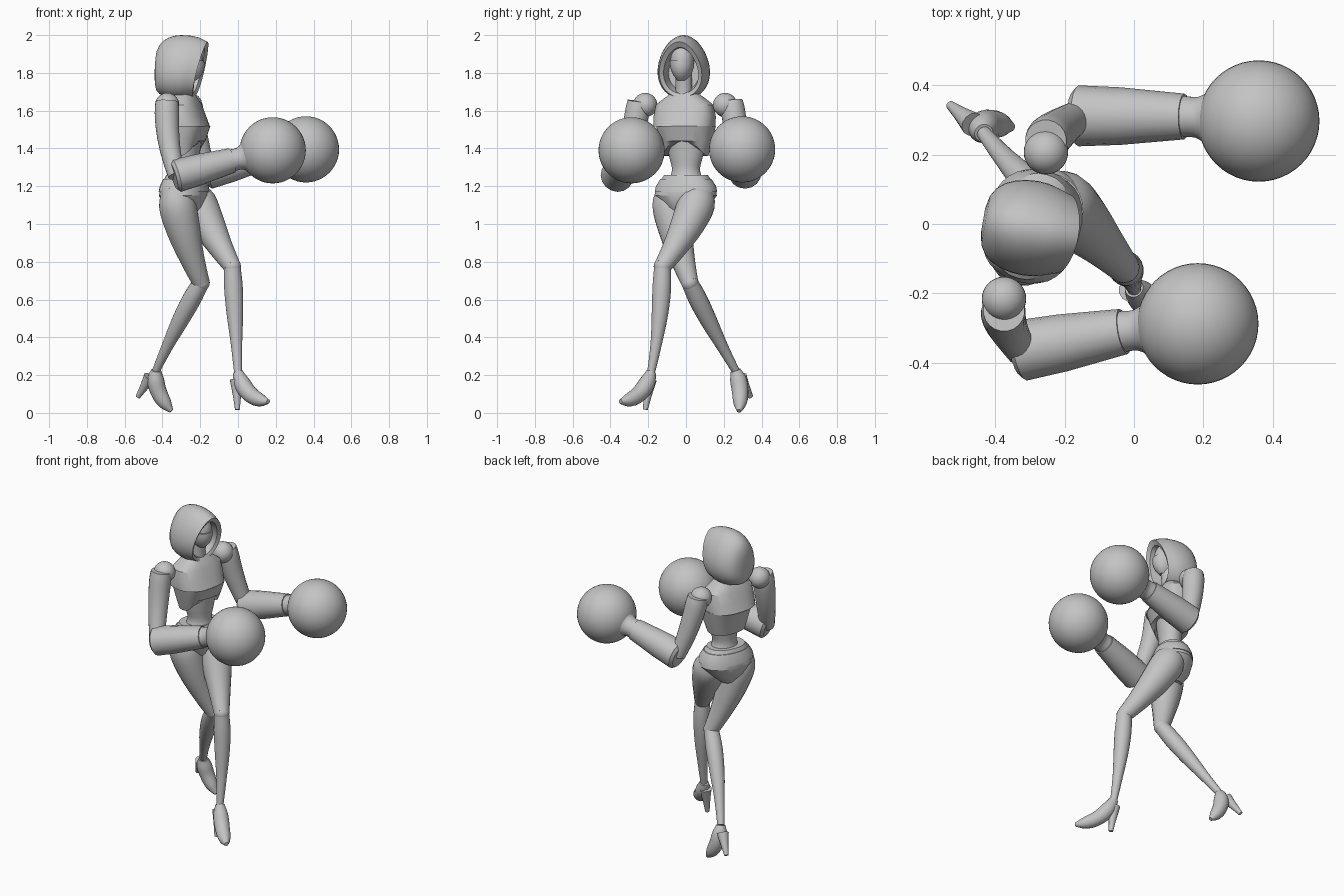
import bpy
import bmesh
from math import sin, cos, pi, radians, copysign
from mathutils import Vector, Matrix

cube = bpy.data.objects.get("Cube")
if cube:
    bpy.data.objects.remove(cube)

grey = bpy.data.materials.new("plain grey")
grey.use_nodes = True
SHADE = (0.55, 0.55, 0.55, 1)
grey.diffuse_color = SHADE
grey.node_tree.nodes["Principled BSDF"].inputs["Base Color"].default_value = SHADE


def finish(name, bm, sharp):
    bmesh.ops.recalc_face_normals(bm, faces=bm.faces)
    mesh = bpy.data.meshes.new(name)
    bm.to_mesh(mesh)
    bm.free()
    mesh.materials.append(grey)
    mesh.shade_smooth()
    mesh.set_sharp_from_angle(angle=radians(sharp))
    bpy.context.collection.objects.link(bpy.data.objects.new(name, mesh))


def loft(name, rings, sharp):
    """Skin a list of closed point rings and cap both ends."""
    bm = bmesh.new()
    loops = [[bm.verts.new(point) for point in ring] for ring in rings]
    count = len(loops[0])
    for lower, upper in zip(loops, loops[1:]):
        for i in range(count):
            j = (i + 1) % count
            bm.faces.new((lower[i], lower[j], upper[j], upper[i]))
    bm.faces.new(loops[0])
    bm.faces.new(loops[-1])
    finish(name, bm, sharp)


def smooth_rows(rows, steps):
    """Catmull-Rom interpolation between rows of numbers."""
    rows = [Vector(row) for row in rows]
    padded = [rows[0] * 2 - rows[1]] + rows + [rows[-1] * 2 - rows[-2]]
    out = []
    for p, a, b, q in zip(padded, padded[1:], padded[2:], padded[3:]):
        for k in range(steps):
            t = k / steps
            out.append(a + (b - p) * (t / 2) + (p * 2 - a * 5 + b * 4 - q) * (t * t / 2)
                       + (a * 3 - p - b * 3 + q) * (t ** 3 / 2))
    return out + [rows[-1]]


def limb(name, start, end, profile, bow=(0, 0, 0), steps=3, sides=20):
    """Round tube from start to end, bowed midway; profile holds position and radius."""
    start, end, bow = Vector(start), Vector(end), Vector(bow)
    rows = smooth_rows(profile, steps)
    path = [start.lerp(end, t) + bow * (4 * t * (1 - t)) for t, radius in rows]
    last = len(path) - 1
    rings, side, old = [], None, None
    for i, (point, (t, radius)) in enumerate(zip(path, rows)):
        ahead = (path[min(i + 1, last)] - path[max(i - 1, 0)]).normalized()
        if side is None:
            side = ahead.orthogonal().normalized()
        else:
            side = old.rotation_difference(ahead) @ side
        old, up = ahead, ahead.cross(side)
        angles = [2 * pi * k / sides for k in range(sides)]
        rings.append([point + radius * (side * cos(a) + up * sin(a)) for a in angles])
    loft(name, rings, 35)


def body(name, x, y, yaw, rows, steps=1, power=0.8, notch=0.0, sides=32):
    """Boxy horizontal rings: height, half depth, half width."""
    turn = Matrix.Rotation(radians(yaw), 3, 'Z')
    rows = smooth_rows(rows, steps)
    rings = []
    for row in rows:
        z, depth, width = row
        ring = []
        for k in range(sides):
            c, s = cos(2 * pi * k / sides), sin(2 * pi * k / sides)
            lift = notch * max(0, c) ** 2 if row is rows[-1] else 0
            flat = Vector((depth * copysign(abs(c) ** power, c),
                           width * copysign(abs(s) ** power, s), z + lift))
            ring.append(Vector((x, y, 0)) + turn @ flat)
        rings.append(ring)
    loft(name, rings, 25)


def ball(name, centre, size, segments=32):
    bm = bmesh.new()
    bmesh.ops.create_uvsphere(bm, u_segments=segments, v_segments=segments // 2, radius=1)
    bm.transform(Matrix.Translation(centre) @ Matrix.Diagonal((*size, 1)))
    finish(name, bm, 60)


def hood(sides=36):
    """Egg-shaped arches swept from a recessed opening to a domed back."""
    rows = [(0, .08, 1.71, 1.92, 0), (.095, .092, 1.69, 1.935, .25),
            (.108, .113, 1.67, 1.965, .25)]
    for degrees in range(-28, 90, 14):
        a = radians(degrees)
        size = cos(a) ** .6
        rows.append((-.138 * sin(a), .136 * size, 1.75 - .09 * size, 1.83 + .17 * size,
                     .4 * max(0, -sin(a))))
    turn = Matrix.Rotation(radians(-10), 3, 'Z')
    rings = []
    for forward, width, low, high, tilt in rows:
        ring = []
        for k in range(sides):
            a = 2 * pi * k / sides
            z = (low + high) / 2 + cos(a) * (high - low) / 2
            point = Vector((forward + tilt * (z - 1.83), width * sin(a) * (1 - .17 * cos(a)), z))
            ring.append(Vector((-.3, -.012, 0)) + turn @ point)
        rings.append(ring)
    loft("hood", rings, 40)


def build_arm(side, outward, shoulder, elbow, wrist, fist, bow):
    ball(side + "_shoulder", shoulder, (.064,) * 3)
    top = Vector(shoulder) + Vector((0, outward * .034, .02))
    limb(side + "_upper_arm", top, elbow, [(0, .06), (.15, .065), (.5, .059), (1, .045)], bow)
    limb(side + "_forearm", elbow, wrist, [(-.05, .07), (0, .088), (.4, .083), (1, .066)],
         steps=1, sides=16)
    limb(side + "_cuff", wrist, fist, [(-.04, .06), (.18, .06), (.36, .085)])
    ball(side + "_fist", fist, (.175,) * 3, 48)


def build_leg(side, hip, knee, ankle, toe, bows):
    limb(side + "_thigh", hip, knee,
         [(0, .06), (.18, .098), (.45, .09), (.75, .066), (1, .046)], bows[0])
    ball(side + "_knee", knee, (.046,) * 3, 20)
    limb(side + "_calf", knee, ankle,
         [(0, .044), (.2, .05), (.45, .044), (.72, .031), (1, .021)], bows[1])
    limb(side + "_shoe", ankle, toe,
         [(0, .027), (.22, .044), (.5, .044), (.8, .036), (1, .012)], bows[2])


# Torso
body("upper_chest", -.293, -.007, -16, [(1.7, .05, .06), (1.665, .075, .11), (1.63, .092, .155),
                                        (1.57, .115, .165), (1.515, .138, .162)])
body("ribcage", -.285, 0, -16, [(1.518, .132, .156), (1.44, .105, .14), (1.36, .088, .118)],
     notch=.08)
body("waist", -.275, 0, -18, [(1.46, .08, .11), (1.36, .07, .092), (1.29, .064, .075),
                              (1.24, .075, .09)], 3, 1)
body("pelvis", -.285, 0, -24, [(1.26, .085, .118), (1.2, .112, .16), (1.15, .12, .168),
                               (1.09, .105, .12), (1.03, .06, .045)], power=.9)
body("hip_belt", -.285, 0, -24, [(1.238, .1, .139), (1.2, .116, .164), (1.17, .122, .17)],
     power=.9)

# Head
limb("neck", (-.29, -.01, 1.6), (-.27, -.012, 1.8), [(0, .06), (.5, .045), (1, .045)])
ball("face", (-.255, -.02, 1.86), (.07, .062, .1))
body("face_mask", -.252, -.021, -10, [(1.76, .03, .025), (1.79, .06, .047), (1.83, .074, .062),
                                      (1.865, .073, .065)], 2, 1)
hood()

# Arms with round fists
build_arm("right", -1, (-.375, -.216, 1.63), (-.325, -.365, 1.255), (-.03, -.31, 1.337),
          (.184, -.288, 1.39), (-.018, .017, 0))
build_arm("left", 1, (-.254, .207, 1.63), (-.16, .312, 1.272), (.145, .31, 1.355),
          (.36, .297, 1.395), (-.011, -.004, 0))

# Legs and shoes
build_leg("left", (-.245, .085, 1.19), (-.03, -.125, .775), (0, -.185, .215), (.16, -.347, .06),
          [(-.012, .02, 0), (0, .014, 0), (-.02, .02, -.035)])
build_leg("right", (-.34, -.095, 1.2), (-.195, .02, .69), (-.433, .262, .225), (-.352, .28, .01),
          [(-.015, -.013, 0), (-.008, -.005, 0), (-.03, .015, 0)])

# Shoe heels
HEEL = [(0, .036), (.5, .023), (1, .013)]
limb("left_heel", (-.008, -.19, .175), (-.003, -.215, .017), HEEL, sides=12)
limb("right_heel", (-.465, .288, .19), (-.53, .343, .085), HEEL, sides=12)
